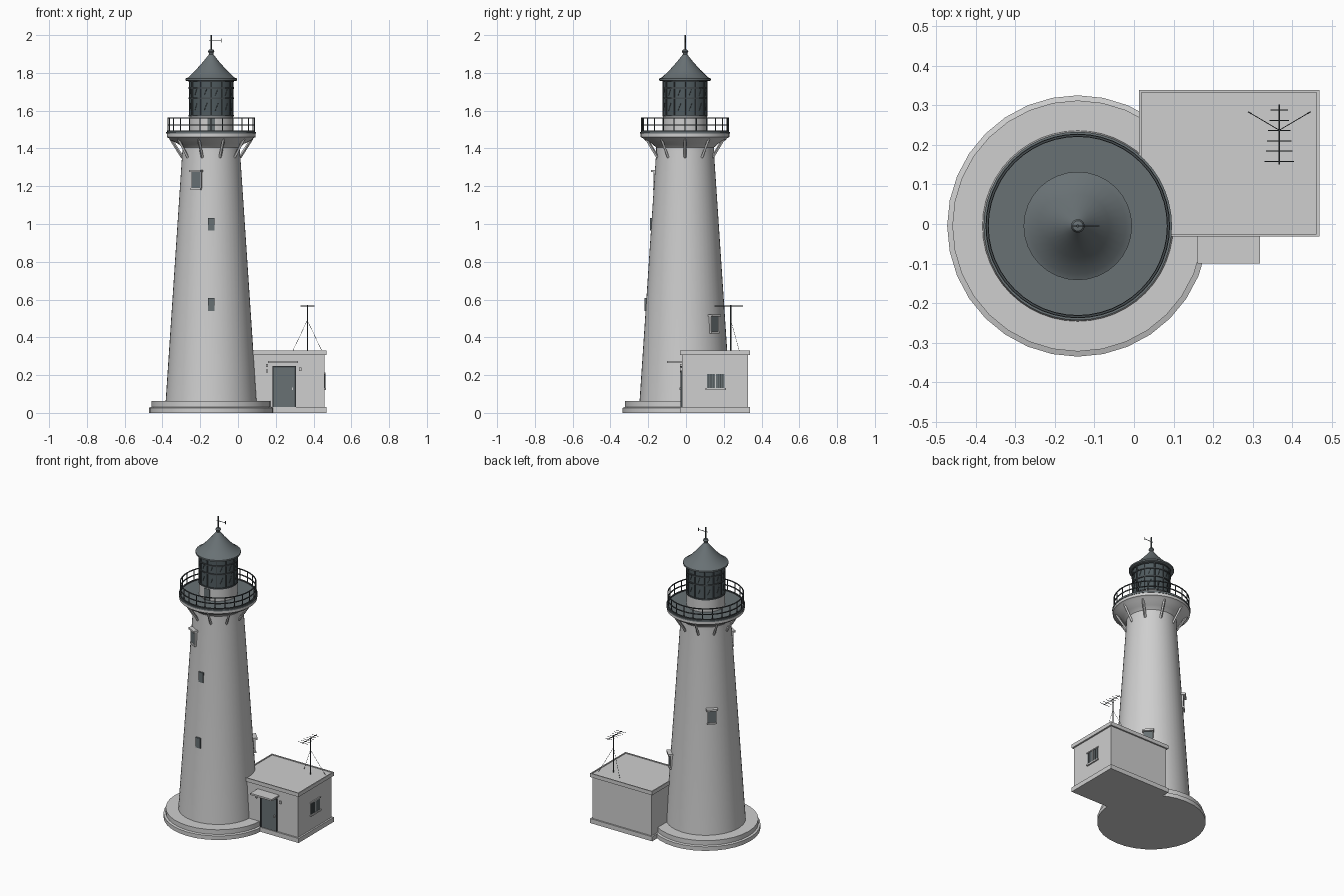
import bpy, bmesh
from math import pi, sin, cos, radians
from mathutils import Matrix, Vector

if "Cube" in bpy.data.objects:
    bpy.data.objects.remove(bpy.data.objects["Cube"], do_unlink=True)

AXIS = Vector((-0.142, -0.005, 0))


def material(name, colour):
    m = bpy.data.materials.new(name)
    m.use_nodes = True
    m.diffuse_color = (*colour, 1)
    bsdf = m.node_tree.nodes["Principled BSDF"]
    bsdf.inputs["Base Color"].default_value = (*colour, 1)
    bsdf.inputs["Roughness"].default_value = 0.7
    return m


WHITE = material("pale_plaster", (0.62, 0.62, 0.62))
SLATE = material("slate_grey", (0.14, 0.165, 0.175))
IRON = material("dark_iron", (0.06, 0.072, 0.078))
GLASS = material("dark_glass", (0.08, 0.105, 0.115))


def finish(name, bm, mat, smooth=False):
    bmesh.ops.recalc_face_normals(bm, faces=bm.faces)
    mesh = bpy.data.meshes.new(name)
    bm.to_mesh(mesh)
    bm.free()
    mesh.materials.append(mat)
    ob = bpy.data.objects.new(name, mesh)
    bpy.context.collection.objects.link(ob)
    if smooth:
        bpy.ops.object.select_all(action='DESELECT')
        ob.select_set(True)
        bpy.context.view_layer.objects.active = ob
        bpy.ops.object.shade_smooth_by_angle(angle=radians(35))
    return ob


def lathe(name, profile, mat, segs=48, closed=False):
    """Spin a (radius, height) profile round the tower axis."""
    bm = bmesh.new()
    verts = [bm.verts.new(AXIS + Vector((r, 0, z))) for r, z in profile]
    pairs = list(zip(verts, verts[1:])) + ([(verts[-1], verts[0])] if closed else [])
    edges = [bm.edges.new(p) for p in pairs]
    bmesh.ops.spin(bm, geom=verts + edges, cent=AXIS, axis=(0, 0, 1),
                   angle=2 * pi, steps=segs, use_merge=True)
    bmesh.ops.remove_doubles(bm, verts=bm.verts, dist=0.0001)
    return finish(name, bm, mat, True)


def add_box(bm, lo, hi, frame=Matrix()):
    lo, hi = Vector(lo), Vector(hi)
    m = Matrix.Translation((lo + hi) / 2) @ Matrix.Diagonal((*(hi - lo), 1))
    bmesh.ops.create_cube(bm, size=1, matrix=frame @ m)


def boxes(name, mat, *spans, frame=Matrix()):
    bm = bmesh.new()
    for lo, hi in spans:
        add_box(bm, lo, hi, frame)
    return finish(name, bm, mat)


def add_rod(bm, a, b, r, sides=6):
    a, b = Vector(a), Vector(b)
    d = b - a
    m = Matrix.Translation((a + b) / 2) @ d.to_track_quat('Z', 'Y').to_matrix().to_4x4()
    bmesh.ops.create_cone(bm, cap_ends=True, segments=sides, radius1=r, radius2=r,
                          depth=d.length, matrix=m)


def rods(name, mat, r, spans, sides=6):
    bm = bmesh.new()
    for a, b in spans:
        add_rod(bm, a, b, r, sides)
    return finish(name, bm, mat)


def polar(deg, r, z):
    return AXIS + Vector((r * cos(radians(deg)), r * sin(radians(deg)), z))


def hoop(name, r, z, t, mat=IRON):
    return lathe(name, [(r - t, z - t), (r + t, z - t), (r + t, z + t), (r - t, z + t)],
                 mat, 48, True)


# Round plinth and tapering tower with a flared neck
lathe("plinth", [(0, 0), (0.33, 0), (0.33, 0.027), (0.317, 0.031),
                 (0.317, 0.062), (0, 0.062)], WHITE, 32)
lathe("tower", [(0.241, 0.06), (0.153, 1.38), (0.153, 1.405), (0.175, 1.425),
                (0.212, 1.442), (0.224, 1.455), (0.235, 1.46), (0.235, 1.479),
                (0, 1.479)], WHITE)


def wall_radius(z):
    return 0.241 - 0.088 * (z - 0.06) / 1.32


# Tower windows, hooded ones with a lintel and sill
def tower_window(name, deg, z, w, h, hooded):
    frame = Matrix.Translation(AXIS) @ Matrix.Rotation(radians(deg), 4, 'Z')
    r = wall_radius(z + h / 2)
    boxes(name + "_pane", SLATE, ((r - 0.03, -w / 2, z), (r + 0.007, w / 2, z + h)),
          frame=frame)
    if hooded:
        e = w / 2
        boxes(name + "_surround", WHITE,
              ((r - 0.03, -e - 0.01, z + h), (r + 0.022, e + 0.01, z + h + 0.012)),
              ((r - 0.03, -e - 0.005, z - 0.01), (r + 0.014, e + 0.005, z)),
              ((r - 0.03, -e - 0.005, z), (r + 0.009, -e, z + h)),
              ((r - 0.03, e, z), (r + 0.009, e + 0.005, z + h)), frame=frame)


tower_window("low_window", -90, 0.54, 0.034, 0.067, False)
tower_window("middle_window", -90, 0.965, 0.034, 0.067, False)
tower_window("high_window", -118, 1.19, 0.05, 0.085, True)
tower_window("side_window", 45, 0.43, 0.05, 0.08, True)
tower_window("back_window", 136, 0.79, 0.05, 0.08, True)

# Ten slanted brackets below the gallery
rods("gallery_brackets", WHITE, 0.008,
     [(polar(a, 0.152, 1.352), polar(a, 0.215, 1.452)) for a in range(0, 360, 36)], 4)

# Gallery deck and railing
lathe("gallery_deck", [(0.11, 1.478), (0.238, 1.478), (0.238, 1.488), (0.11, 1.488)],
      SLATE, 48, True)
for i, z in enumerate((1.525, 1.562)):
    hoop(f"gallery_rail_{i + 1}", 0.229, z, 0.0028)
hoop("gallery_kerb", 0.229, 1.49, 0.004)
rods("railing_posts", IRON, 0.003,
     [(polar(a, 0.229, 1.48), polar(a, 0.229, 1.563)) for a in range(0, 360, 15)])

# Lantern room: pale base wall with a door, glazing, frame bars
lathe("lantern_base", [(0.116, 1.48), (0.116, 1.568), (0, 1.568)], WHITE)
frame = Matrix.Translation(AXIS)
boxes("gallery_door", SLATE, ((-0.02, -0.119, 1.486), (0.02, -0.1, 1.562)), frame=frame)
lathe("lantern_glass", [(0.114, 1.565), (0.114, 1.765)], GLASS)
for i, z in enumerate((1.572, 1.665, 1.72, 1.757)):
    hoop(f"lantern_ring_{i + 1}", 0.116, z, 0.004)
rods("lantern_bars", IRON, 0.004,
     [(polar(a, 0.115, 1.568), polar(a, 0.115, 1.765)) for a in range(0, 360, 30)])
rods("pane_glints", IRON, 0.0015,
     [(polar(a - 4, 0.115, z), polar(a + 4, 0.115, z + 0.04))
      for a in range(15, 360, 30) for z in (1.6, 1.68)])

# Conical roof with vent ball, spire and weather vane
lathe("lantern_roof", [(0, 1.757), (0.13, 1.757), (0.137, 1.76), (0.137, 1.77),
                       (0.122, 1.776), (0.08, 1.817), (0.04, 1.862), (0.018, 1.89),
                       (0.012, 1.898), (0.012, 1.905), (0.017, 1.912), (0.013, 1.922),
                       (0, 1.926)], SLATE, 32)
rods("spire", IRON, 0.004, [(polar(0, 0, 1.92), polar(0, 0, 2.0))])
rods("weather_vane", IRON, 0.002,
     [(polar(180, 0.012, 1.97), polar(0, 0.055, 1.97)),
      (polar(0, 0.053, 1.961), polar(0, 0.053, 1.981))])

# Annex: footing, walls, roof slab with low rim
boxes("annex_footing", WHITE, ((0.012, -0.032, 0), (0.468, 0.339, 0.03)))
boxes("annex_walls", WHITE, ((0.022, -0.022, 0.03), (0.457, 0.329, 0.306)))
boxes("annex_roof", WHITE, ((0.012, -0.032, 0.306), (0.468, 0.339, 0.326)))
boxes("roof_rim", WHITE,
      ((0.012, -0.032, 0.326), (0.468, -0.025, 0.331)),
      ((0.012, 0.332, 0.326), (0.468, 0.339, 0.331)),
      ((0.012, -0.025, 0.326), (0.019, 0.332, 0.331)),
      ((0.461, -0.025, 0.326), (0.468, 0.332, 0.331)))

# Front door with frame, handle, canopy and wall fittings
boxes("annex_door", SLATE, ((0.19, -0.027, 0.03), (0.3, -0.02, 0.24)))
boxes("door_frame", IRON, ((0.183, -0.03, 0.03), (0.19, -0.02, 0.247)),
      ((0.3, -0.03, 0.03), (0.306, -0.02, 0.247)),
      ((0.19, -0.03, 0.24), (0.3, -0.02, 0.247)))
boxes("door_handle", WHITE, ((0.285, -0.034, 0.12), (0.291, -0.027, 0.135)))
boxes("door_canopy", WHITE, ((0.16, -0.1, 0.264), (0.318, -0.02, 0.275)))
boxes("wall_fittings", WHITE, ((0.147, -0.032, 0.243), (0.16, -0.02, 0.258)),
      ((0.147, -0.032, 0.214), (0.16, -0.02, 0.23)),
      ((0.324, -0.032, 0.222), (0.337, -0.02, 0.24)))

# Side window with two barred panes and a sill
boxes("annex_window", SLATE, ((0.45, 0.11, 0.132), (0.461, 0.154, 0.207)),
      ((0.45, 0.16, 0.132), (0.461, 0.204, 0.207)))
boxes("window_bars", IRON, *[((0.459, y, 0.132), (0.463, y + 0.003, 0.207))
                             for y in (0.12, 0.131, 0.142, 0.17, 0.181, 0.192)])
boxes("window_frame", WHITE, ((0.45, 0.103, 0.122), (0.466, 0.211, 0.131)),
      ((0.45, 0.103, 0.208), (0.464, 0.211, 0.215)),
      ((0.45, 0.154, 0.131), (0.463, 0.16, 0.208)))

# Roof aerial: mast, boom, cross elements and guy wires
MX, MY = 0.367, 0.237
rods("aerial_mast", IRON, 0.003, [((MX, MY, 0.325), (MX, MY, 0.572))])
rods("aerial_boom", IRON, 0.002, [((MX, 0.15, 0.566), (MX, 0.302, 0.566))])
rods("aerial_elements", IRON, 0.0015,
     [((MX - w, 0.158 + i * 0.026, 0.566), (MX + w, 0.158 + i * 0.026, 0.566))
      for i, w in enumerate((0.037, 0.033, 0.031, 0.028, 0.025, 0.022))])
rods("guy_wires", IRON, 0.001,
     [((MX, MY, 0.49), (MX + s * 0.078, 0.283, 0.326)) for s in (-1, 1)], 4)
